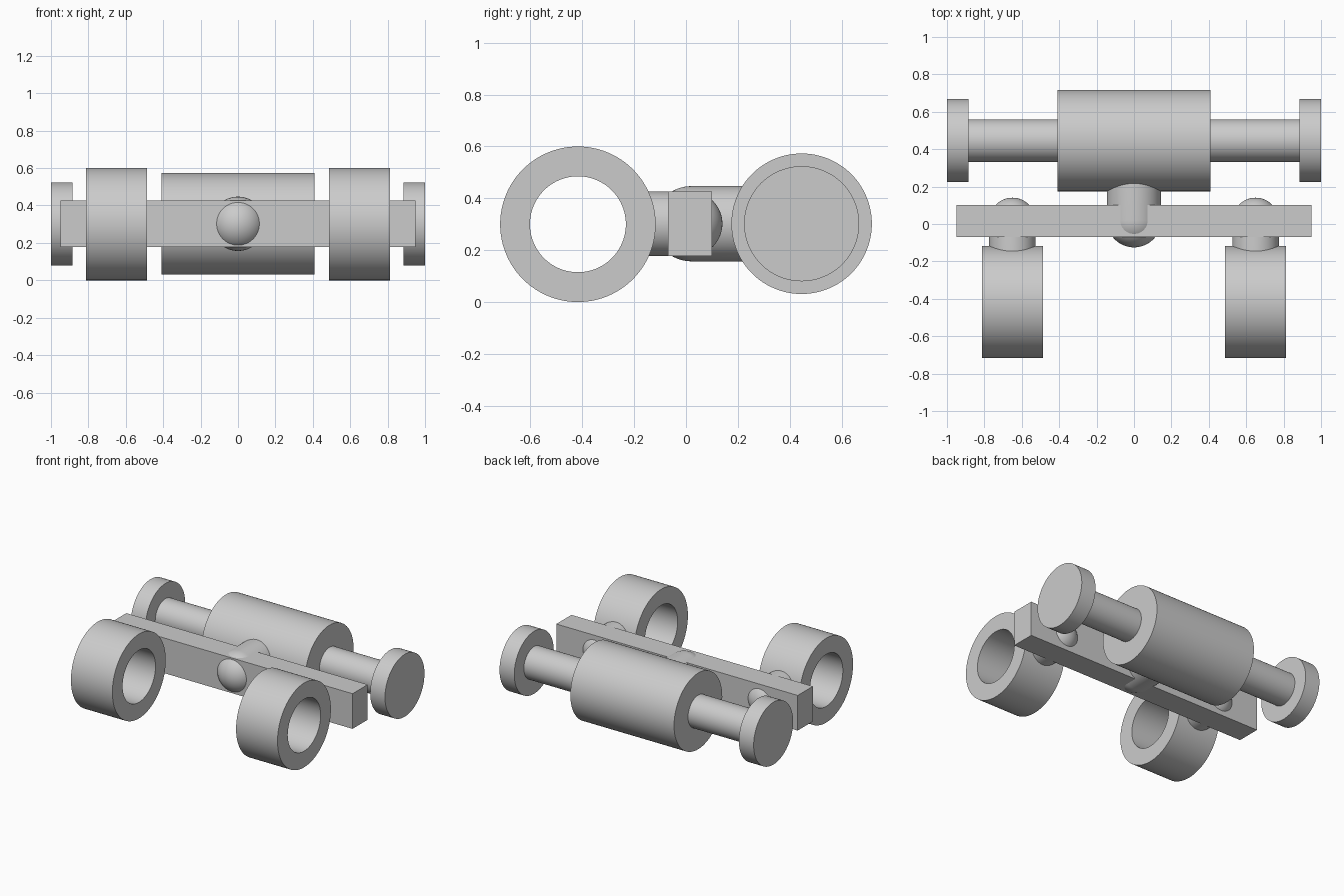
import bpy, bmesh, math
from mathutils import Vector

cube = bpy.data.objects.get("Cube")
if cube:
    bpy.data.objects.remove(cube, do_unlink=True)

grey = bpy.data.materials.new("light_grey")
grey.use_nodes = True
colour = (0.6, 0.6, 0.6, 1)
grey.diffuse_color = colour
grey.node_tree.nodes["Principled BSDF"].inputs["Base Color"].default_value = colour

MID_Z = 0.302
X, Y = Vector((1, 0, 0)), Vector((0, 1, 0))


def finish(name, bm, location):
    bmesh.ops.recalc_face_normals(bm, faces=bm.faces)
    mesh = bpy.data.meshes.new(name)
    bm.to_mesh(mesh)
    bm.free()
    mesh.materials.append(grey)
    obj = bpy.data.objects.new(name, mesh)
    obj.location = location
    bpy.context.collection.objects.link(obj)
    bpy.ops.object.select_all(action='DESELECT')
    obj.select_set(True)
    bpy.context.view_layer.objects.active = obj
    bpy.ops.object.shade_smooth_by_angle(angle=math.radians(35))
    return obj


def lathe(name, profile, axis, location, closed=False, steps=96):
    """Revolve (distance along axis, radius) points around the axis."""
    bm = bmesh.new()
    verts = [bm.verts.new(axis * a + Vector((0, 0, r))) for a, r in profile]
    edges = [bm.edges.new(pair) for pair in zip(verts, verts[1:])]
    if closed:
        edges.append(bm.edges.new((verts[-1], verts[0])))
    bmesh.ops.spin(bm, geom=verts + edges, cent=(0, 0, 0), axis=axis,
                   angle=2 * math.pi, steps=steps)
    bmesh.ops.remove_doubles(bm, verts=bm.verts, dist=0.0001)
    return finish(name, bm, location)


def rod(name, radius, length, location):
    half = length / 2
    return lathe(name, [(-half, 0), (-half, radius), (half, radius), (half, 0)], X, location)


def domed_peg(name, radius, length, direction, location):
    """Peg along y with a round head at its origin and a flat far end."""
    arc = [i * math.pi / 32 for i in range(17)]
    dome = [(-direction * radius * math.cos(t), radius * math.sin(t)) for t in arc]
    end = direction * length
    return lathe(name, dome + [(end, radius), (end, 0)], Y, location)


# Cross bar
bm = bmesh.new()
bmesh.ops.create_cube(bm, size=1)
bmesh.ops.scale(bm, vec=(1.9, 0.17, 0.25), verts=bm.verts)
finish("cross_bar", bm, (0, 0.016, MID_Z))

# Rear barrel, axle and central peg
REAR_Y = 0.446
rod("barrel", 0.271, 0.816, (0, REAR_Y, MID_Z))
rod("axle", 0.114, 1.8, (0, REAR_Y, MID_Z))
domed_peg("central_peg", 0.145, 0.25, 1, (0, 0.02, MID_Z))

# Paired parts on each side
for side, s in (("left", 1), ("right", -1)):
    rod(side + "_end_disc", 0.222, 0.116, (s * 0.942, REAR_Y, MID_Z))
    domed_peg(side + "_ring_peg", 0.1245, 0.21, -1, (s * 0.65, 0.016, MID_Z))
    lathe(side + "_ring", [(-0.163, 0.185), (-0.163, 0.3), (0.163, 0.3), (0.163, 0.185)],
          X, (s * 0.65, -0.417, 0.3), closed=True)
